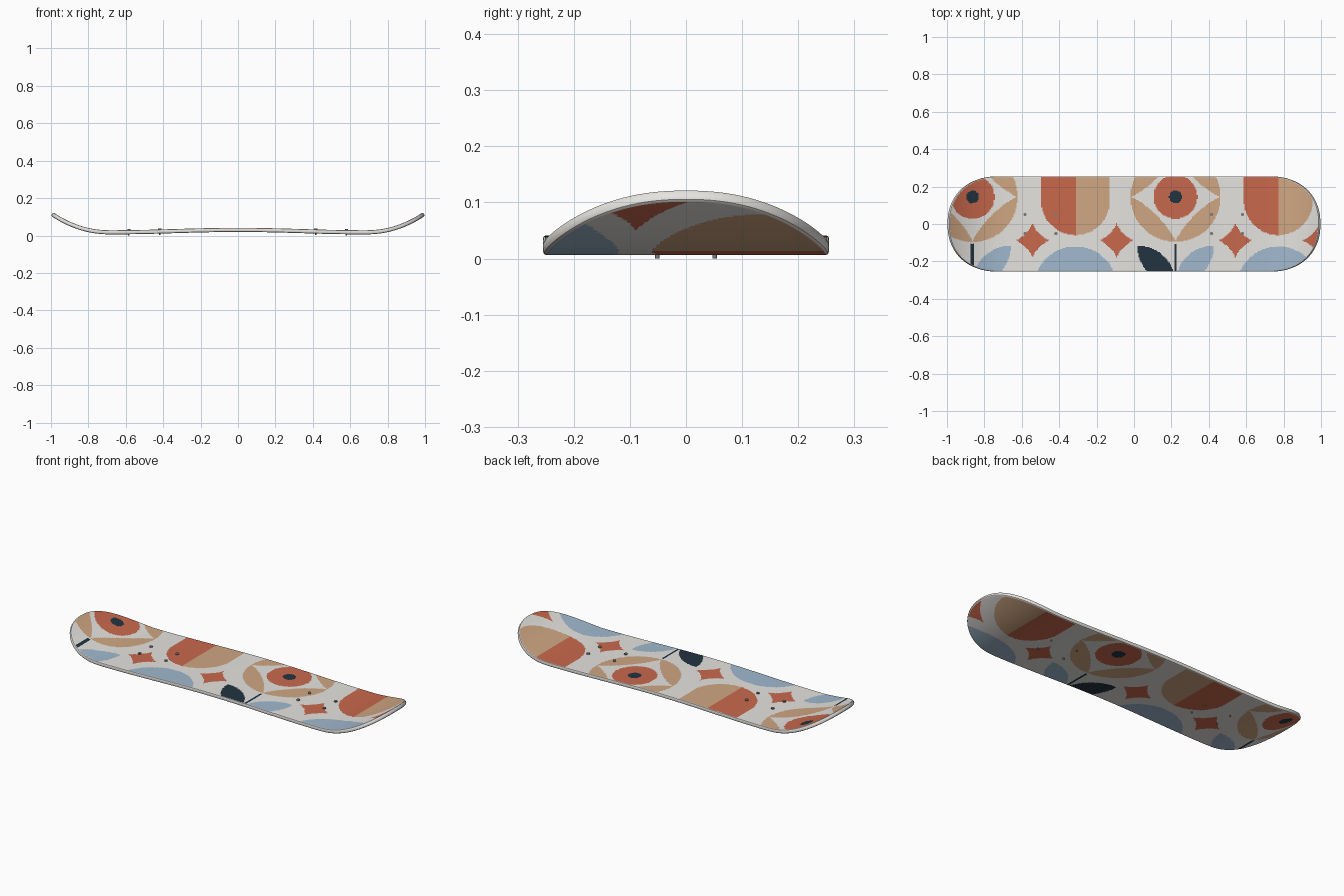
import bpy, bmesh, math

if "Cube" in bpy.data.objects:
    bpy.data.objects.remove(bpy.data.objects["Cube"])

W, TIP, THICK = 0.255, 0.28, 0.022    # half width, tip length, deck thickness
PERIOD = 1.085                        # repeat of the painted pattern along x

def material(name, rgb):
    m = bpy.data.materials.new(name)
    m.diffuse_color = (*rgb, 1)
    m.use_nodes = True
    m.node_tree.nodes["Principled BSDF"].inputs["Base Color"].default_value = m.diffuse_color
    return m

WHITE, RED, TAN, BLUE, NAVY = range(5)
paints = [material("off_white", (0.79, 0.775, 0.745)),
          material("brick_red", (0.58, 0.14, 0.073)),
          material("tan", (0.63, 0.385, 0.225)),
          material("pale_blue", (0.355, 0.485, 0.62)),
          material("navy", (0.016, 0.034, 0.054))]
steel = material("steel_grey", (0.22, 0.21, 0.2))

def bottom_z(x):
    """Slight camber between the feet, upturned nose and tail."""
    camber = math.cos(math.pi * min(abs(x), 0.68) / 1.36) ** 2
    return 0.006 + 0.013 * camber + 0.099 * (max(0.0, abs(x) - 0.68) / 0.32) ** 2.15

def half_width(x):
    t = max(0.0, (abs(x) - (1 - TIP)) / TIP)
    return W * max(0.0, 1 - t ** 2.25) ** (1 / 2.25)

def near(x, centre):
    """Offset from the nearest repeat of a motif."""
    return (x - centre + PERIOD / 2) % PERIOD - PERIOD / 2

def star(dx, dy, r, p):
    return (abs(dx) / r) ** p + (abs(dy) / r) ** p < 1

def paint(x, y):
    # target motif: dot, disc and four petals
    dx, dy = near(x, 0.222), y - 0.145
    r = math.hypot(dx, dy)
    if r < 0.034:
        return NAVY
    if r < 0.117:
        return RED
    if r < 0.241 and not star(dx, dy, 0.241, 0.79):
        return TAN
    # stem with a pair of leaves
    if abs(dx) < (0.01 if x < 0 else 0.006) and y < -0.105:
        return NAVY
    u = abs(dx)
    if math.hypot(u - 0.205, y + 0.32) < 0.205 and math.hypot(u, y + 0.115) < 0.205:
        return NAVY if dx < 0 else BLUE
    # two-tone arch and the blue dome under it
    dx = near(x, -0.313)
    if abs(dx) < 0.184 and (y > 0.125 or math.hypot(dx, y - 0.125) < 0.184):
        return RED if dx < 0 else TAN
    if math.hypot(dx, y + 0.343) < 0.223:
        return BLUE
    # four-pointed stars
    for c in (-0.543, -0.093):
        if star(near(x, c), y + 0.088, 0.093, 0.75):
            return RED
    return WHITE

# columns along the deck, closer together towards the rounded tips
MID, END, ROWS = 240, 60, 90
tip = [1 - TIP + TIP * math.sin(math.pi / 2 * i / END) for i in range(1, END + 1)]
xs = [-x for x in reversed(tip)]
xs += [(1 - TIP) * (2 * i / MID - 1) for i in range(MID + 1)] + tip

# deck: top and bottom sheets joined by a rounded rim square to the surface
bm = bmesh.new()

def point(x, v, inset, level):
    """v runs -1..1 across the deck; level runs 0..1 from base to top."""
    px = x * (1 - inset)
    slope = math.atan((bottom_z(px + 1e-4) - bottom_z(px - 1e-4)) / 2e-4)
    up = level * THICK
    return bm.verts.new((px - up * math.sin(slope), half_width(x) * v * (1 - inset / W),
                         bottom_z(px) + up * math.cos(slope)))

def sheet(inset, level):
    return [[point(x, 2 * j / ROWS - 1, inset, level) for j in range(ROWS + 1)] for x in xs]

def edge(inset, level, v):
    return [point(x, v, inset, level) for x in xs]

low, top = sheet(0.006, 0), sheet(0.004, 1)

def face(vs, colour=None):
    f = bm.faces.new(vs)
    c = f.calc_center_median()
    f.material_index = paint(c.x, c.y) if colour is None else colour

for side in (-1, 1):
    k = 0 if side < 0 else -1
    rings = [[c[k] for c in low], edge(0.002, 0.1, side), edge(0, 0.3, side),
             edge(0, 0.75, side), edge(0.0015, 0.93, side), [c[k] for c in top]]
    for a, b in zip(rings, rings[1:]):
        for i in range(len(xs) - 1):
            quad = (a[i], a[i + 1], b[i + 1], b[i])
            face(quad if side < 0 else quad[::-1], WHITE)
for i in range(len(xs) - 1):
    for j in range(ROWS):
        face((top[i][j], top[i + 1][j], top[i + 1][j + 1], top[i][j + 1]))
        face((low[i][j], low[i][j + 1], low[i + 1][j + 1], low[i + 1][j]))
bmesh.ops.remove_doubles(bm, verts=bm.verts, dist=0.00002)
mesh = bpy.data.meshes.new("deck")
bm.to_mesh(mesh)
bm.free()
deck = bpy.data.objects.new("deck", mesh)
bpy.context.collection.objects.link(deck)
for p in paints:
    mesh.materials.append(p)
bpy.context.view_layer.objects.active = deck
deck.select_set(True)
bpy.ops.object.shade_smooth_by_angle(angle=math.radians(35))

def pin(name, x, y, z0, z1, radius):
    bpy.ops.mesh.primitive_cylinder_add(vertices=16, radius=radius, depth=z1 - z0,
                                        location=(x, y, (z0 + z1) / 2))
    bolt = bpy.context.object
    bolt.name = name
    bolt.data.materials.append(steel)
    bpy.ops.object.shade_smooth_by_angle(angle=math.radians(35))

# binding bolts, four per foot: a head on top and a thin stem through the deck
for x in (-0.583, -0.418, 0.415, 0.58):
    for y in (-0.051, 0.051):
        z = bottom_z(x)
        pin("bolt_head", x, y, z + THICK / 2, z + THICK + 0.005, 0.009)
        pin("bolt_stem", x, y, max(0.0, z - 0.0075), z + THICK / 2, 0.004)
